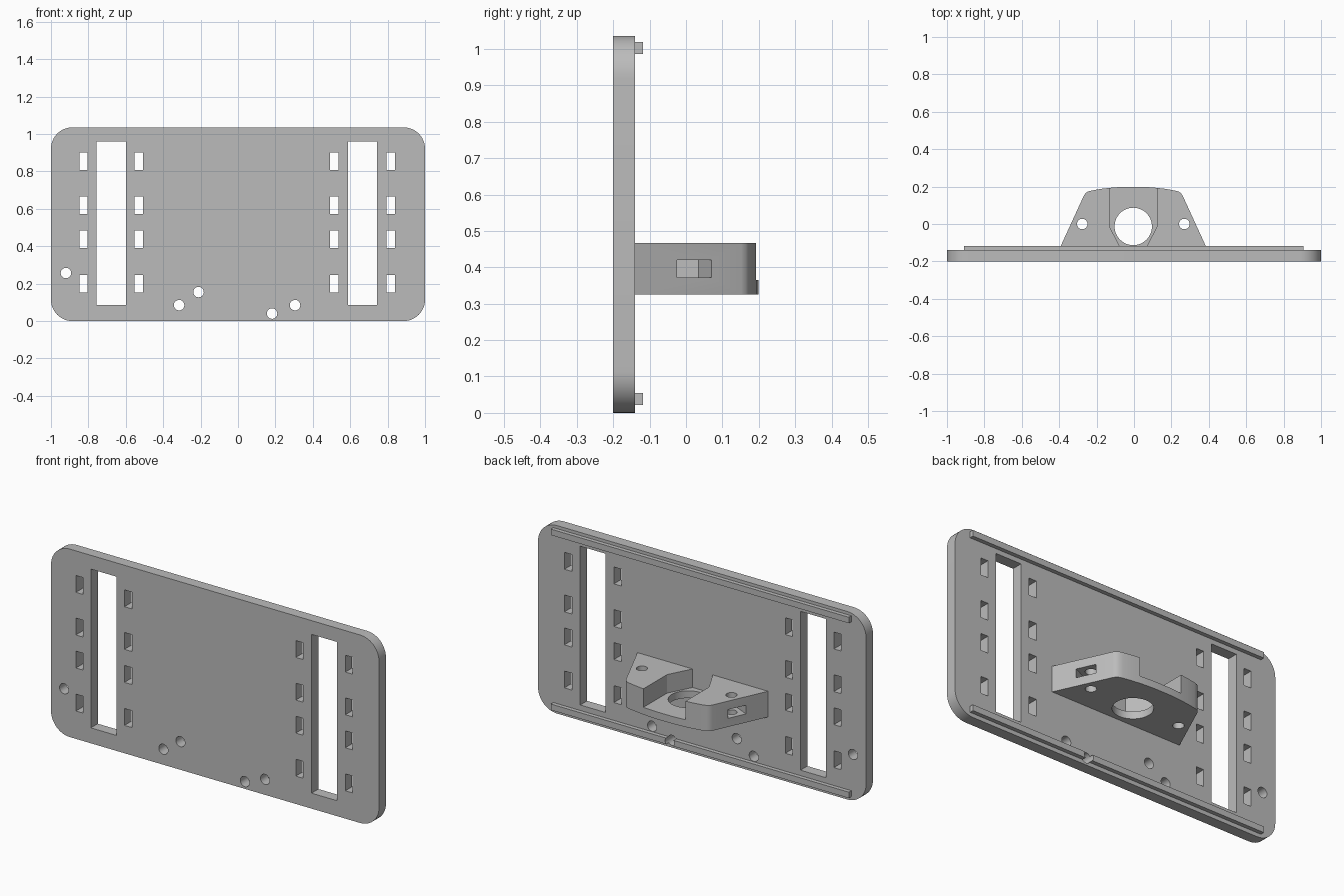
import bpy, bmesh
from math import sin, cos, pi, atan2, radians

cube = bpy.data.objects.get("Cube")
if cube:
    bpy.data.objects.remove(cube, do_unlink=True)

grey = bpy.data.materials.new("plain grey")
grey.use_nodes = True
colour = (0.5, 0.5, 0.5, 1)
grey.diffuse_color = colour
grey.node_tree.nodes["Principled BSDF"].inputs["Base Color"].default_value = colour


def rect(x0, x1, y0, y1):
    return [(x0, y0), (x1, y0), (x1, y1), (x0, y1)]


def arc(cx, cy, r, a0, a1, n):
    return [(cx + r * cos(a0 + (a1 - a0) * i / n), cy + r * sin(a0 + (a1 - a0) * i / n))
            for i in range(n + 1)]


def circle(cx, cy, r, n=32):
    return arc(cx, cy, r, 0, 2 * pi, n)[:-1]


def prism(name, outlines, axis, lo, hi):
    """Extrude closed outlines along y or z into one object."""
    bm = bmesh.new()
    for pts in outlines:
        ends = [[bm.verts.new((u, t, v) if axis == "y" else (u, v, t)) for u, v in pts]
                for t in (lo, hi)]
        for ring in ends:
            bm.faces.new(ring)
        for i in range(len(pts)):
            j = (i + 1) % len(pts)
            bm.faces.new((ends[0][i], ends[0][j], ends[1][j], ends[1][i]))
    bmesh.ops.recalc_face_normals(bm, faces=bm.faces)
    mesh = bpy.data.meshes.new(name)
    bm.to_mesh(mesh)
    bm.free()
    mesh.materials.append(grey)
    obj = bpy.data.objects.new(name, mesh)
    bpy.context.collection.objects.link(obj)
    return obj


def cut(target, outlines, axis, lo, hi):
    cutter = prism("cutter", outlines, axis, lo, hi)
    cutter.hide_render = True
    mod = target.modifiers.new("cut", "BOOLEAN")
    mod.operation, mod.solver, mod.object = "DIFFERENCE", "EXACT", cutter
    bpy.context.view_layer.objects.active = target
    bpy.ops.object.modifier_apply(modifier=mod.name)
    bpy.data.objects.remove(cutter, do_unlink=True)


# Base plate with rounded corners
FRONT, BACK, TOP, R = -0.2, -0.14, 1.036, 0.115
corners = [(1 - R, TOP - R), (R - 1, TOP - R), (R - 1, R), (1 - R, R)]
outline = [p for i, (x, z) in enumerate(corners)
           for p in arc(x, z, R, i * pi / 2, (i + 1) * pi / 2, 12)]
plate = prism("base_plate", [outline], "y", FRONT, BACK)

# Long slots, strap slots and screw holes through the plate
openings = [rect(-0.757, -0.6, 0.085, 0.96), rect(0.588, 0.743, 0.085, 0.96)]
for x in (-0.826, -0.53, 0.515, 0.817):
    for z in (0.2, 0.437, 0.619, 0.854):
        openings.append(rect(x - 0.0225, x + 0.0225, z - 0.0465, z + 0.0465))
holes = [circle(x, z, 0.028) for x, z in
         [(-0.92, 0.257), (-0.315, 0.085), (-0.211, 0.155), (0.182, 0.04), (0.305, 0.085)]]
cut(plate, openings + holes, "y", FRONT - 0.1, BACK + 0.1)

# Rails along the back, the lower one interrupted by a screw hole
upper_rail = prism("upper_rail", [rect(-0.91, 0.907, 0.986, 1.019)], "y", BACK, -0.118)
lower_rail = prism("lower_rail", [rect(-0.91, 0.907, 0.022, 0.055)], "y", BACK, -0.118)
cut(lower_rail, [holes[3]], "y", BACK - 0.1, BACK + 0.1)

# Bracket: tapered block with a gently bowed outer end
LOW, HIGH, MID = 0.325, 0.467, -0.004
half = [(0.398, BACK), (0.264, 0.152), (0.256, 0.164), (0.243, 0.173), (0.222, 0.179),
        (0.17, 0.188), (0.11, 0.195), (0.05, 0.199)]
profile = [(MID + x, y) for x, y in half] + [(MID - x, y) for x, y in reversed(half)]
bracket = prism("bracket", [profile], "z", LOW, HIGH)

# Open pocket above a thin floor, narrowing towards the plate
pocket = [(0.128, 0.3), (0.128, -0.012), (0.056, BACK - 0.01)]
cut(bracket, [[(MID + x, y) for x, y in pocket] +
              [(MID - x, y) for x, y in reversed(pocket)]], "z", 0.365, HIGH + 0.1)

# Round opening in the floor and the two vertical bolt holes
BOLT = 0.273
cut(bracket, [circle(MID, -0.013, 0.1, 48)] +
    [circle(MID + s * BOLT, 0, 0.028) for s in (-1, 1)], "z", LOW - 0.1, HIGH + 0.1)

# Hexagon-ended nut slots entering square to the slanted sides
tilt = atan2(0.134, 0.292)
slots = []
for s in (-1, 1):
    hexagon = [(0.2, -0.052), (0.2, 0.052), (-0.03, 0.052), (-0.06, 0), (-0.03, -0.052)]
    slots.append([(MID + s * (BOLT + u * cos(tilt) - v * sin(tilt)),
                   u * sin(tilt) + v * cos(tilt)) for u, v in hexagon])
cut(bracket, slots, "z", 0.372, 0.42)

# Smooth the curved walls, keep hard edges
for obj in (plate, upper_rail, lower_rail, bracket):
    bpy.ops.object.select_all(action="DESELECT")
    obj.select_set(True)
    bpy.context.view_layer.objects.active = obj
    bpy.ops.object.shade_smooth_by_angle(angle=radians(25))
